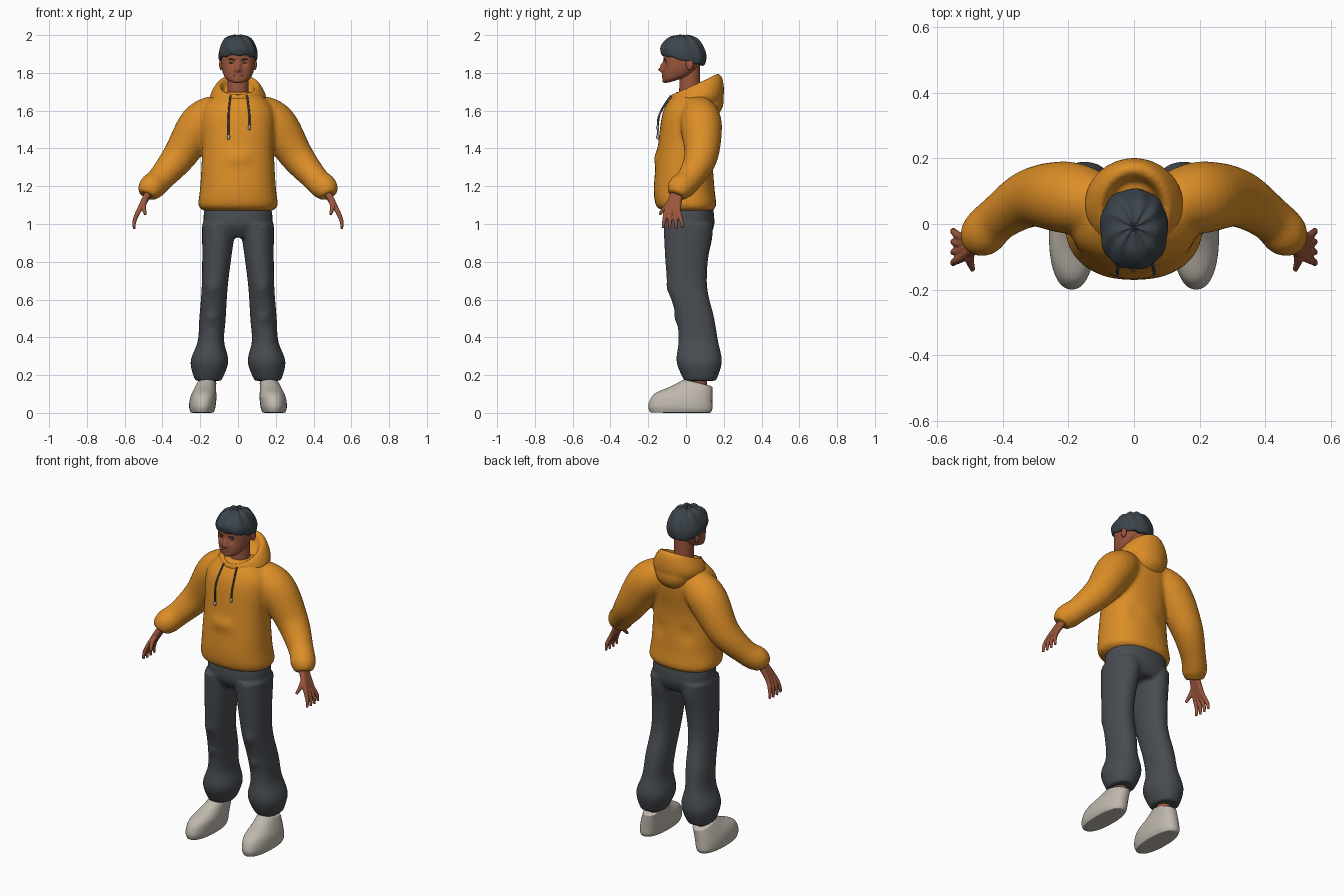
import bpy, bmesh, math
from mathutils import Vector, Matrix

default_cube = bpy.data.objects.get("Cube")
if default_cube:
    bpy.data.objects.remove(default_cube, do_unlink=True)


def material(name, red, green, blue):
    mat = bpy.data.materials.new(name)
    mat.use_nodes = True
    mat.diffuse_color = (red, green, blue, 1)
    bsdf = mat.node_tree.nodes["Principled BSDF"]
    bsdf.inputs["Base Color"].default_value = (red, green, blue, 1)
    bsdf.inputs["Roughness"].default_value = 0.8
    return mat


ORANGE = material("orange cloth", 0.72, 0.27, 0.02)
GREY = material("charcoal cloth", 0.065, 0.073, 0.083)
HAIR = material("dark hair", 0.045, 0.058, 0.07)
SKIN = material("brown skin", 0.33, 0.095, 0.047)
LIP = material("lip", 0.25, 0.06, 0.035)
SHOE = material("off white", 0.52, 0.48, 0.42)
EYE = material("dark eye", 0.05, 0.025, 0.018)
METAL = material("pale metal", 0.4, 0.4, 0.4)
SIDES = (("left", 1), ("right", -1))


def spline(keys, steps=6):
    """Smooth curve through key tuples, evenly stepped between neighbours."""
    keys = [Vector(key) for key in keys]
    padded = [keys[0], *keys, keys[-1]]
    points = []
    for before, start, end, after in zip(padded, padded[1:], padded[2:], padded[3:]):
        for step in range(steps):
            t = step / steps
            slope_in, slope_out = (end - before) / 2, (after - start) / 2
            ease = t * t * (3 - 2 * t)
            points.append(start.lerp(end, ease) + slope_in * t * (1 - t) ** 2
                          - slope_out * t * t * (1 - t))
    return points + [keys[-1]]


def skin_rings(bm, rings):
    """Bridge rings of points and cap both ends."""
    loops = [[bm.verts.new(point) for point in ring] for ring in rings]
    for low, high in zip(loops, loops[1:]):
        for i in range(len(low)):
            bm.faces.new((low[i - 1], low[i], high[i], high[i - 1]))
    bm.faces.new(loops[0])
    bm.faces.new(loops[-1])


def loft(bm, keys, centre=lambda z: 0, tilt=(0, 0), power=2.3, count=32, wave=0):
    """Level sections given as height, half width, front and back."""
    sections = spline(keys)
    rings = []
    for index, (z, half, front, back) in enumerate(sections):
        t = index / (len(sections) - 1)
        lean = tilt[0] * (1 - t) + tilt[1] * t
        ring = []
        for i in range(count):
            angle = math.tau * i / count
            c, s = math.cos(angle), math.sin(angle)
            ripple = wave * math.sin(9 * angle + 30 * z)
            dx = half * (1 + ripple) * math.copysign(abs(c) ** (2 / power), c)
            dy = (back - front) / 2 * (1 + ripple) * math.copysign(abs(s) ** (2 / power), s)
            ring.append((centre(z) + dx, (front + back) / 2 + dy, z + lean * dy + ripple / 5))
        rings.append(ring)
    skin_rings(bm, rings)


def tube(bm, keys, side=1, count=16):
    """Round sections square to a path of x, y, z and radius."""
    path = spline(keys)
    points = [Vector((side * p[0], p[1], p[2])) for p in path]
    rings = []
    for i, point in enumerate(points):
        along = (points[min(i + 1, len(points) - 1)] - points[max(i - 1, 0)]).normalized()
        u = Vector((0, 1, 0)).cross(along).normalized()
        v = along.cross(u)
        angles = [math.tau * k / count for k in range(count)]
        rings.append([point + path[i][3] * (u * math.cos(a) + v * math.sin(a)) for a in angles])
    skin_rings(bm, rings)


def ball(bm, centre, size):
    matrix = Matrix.Translation(centre) @ Matrix.Diagonal((*size, 1))
    bmesh.ops.create_uvsphere(bm, u_segments=20, v_segments=12, radius=1, matrix=matrix)


def finish(name, bm, mat, voxel=0, smooth=0, subdivide=0):
    """Turn the parts into one object, optionally fused and smoothed."""
    bmesh.ops.recalc_face_normals(bm, faces=bm.faces)
    mesh = bpy.data.meshes.new(name)
    bm.to_mesh(mesh)
    bm.free()
    mesh.materials.append(mat)
    ob = bpy.data.objects.new(name, mesh)
    bpy.context.collection.objects.link(ob)
    bpy.context.view_layer.objects.active = ob
    if subdivide:
        ob.modifiers.new("Subdivide", "SUBSURF").levels = subdivide
    if voxel:
        fuse = ob.modifiers.new("Fuse", "REMESH")
        fuse.mode, fuse.voxel_size = "VOXEL", voxel
        relax = ob.modifiers.new("Relax", "SMOOTH")
        relax.factor, relax.iterations = 0.5, smooth
    for modifier in list(ob.modifiers):
        bpy.ops.object.modifier_apply(modifier=modifier.name)
    ob.data.shade_smooth()
    ob.data.set_sharp_from_angle(angle=math.radians(50))
    return ob


def push(ob, x, y, z, radius, amount):
    """Softly move the surface along y near a point and its mirror point."""
    for side in {x, -x}:
        spot = Vector((side, y, z))
        for vert in ob.data.vertices:
            vert.co.y += amount * math.exp(-(vert.co - spot).length_squared / radius ** 2)


# Hoodie body and sleeves
bm = bmesh.new()
loft(bm, [(1.07, .18, -.12, .14), (1.1, .21, -.16, .16), (1.2, .2, -.17, .15),
          (1.4, .19, -.15, .14), (1.6, .19, -.12, .16), (1.7, .1, -.05, .11)])
for name, side in SIDES:
    tube(bm, [(.1, .06, 1.6, .09), (.2, .08, 1.53, .11), (.31, .08, 1.36, .09),
              (.41, .02, 1.24, .07), (.46, -.03, 1.19, .07), (.48, -.05, 1.15, .05)], side, count=24)
hoodie = finish("hoodie", bm, ORANGE, voxel=.01, smooth=8)
push(hoodie, x=.03, y=-.15, z=1.35, radius=.04, amount=-.01)
push(hoodie, x=.1, y=.15, z=1.3, radius=.05, amount=-.01)

# Hood lying open behind the neck
bm = bmesh.new()
loft(bm, [(1.58, .1, -.06, .17), (1.66, .15, -.08, .2), (1.73, .12, -.08, .19),
          (1.73, .09, -.06, .15), (1.62, .07, -.04, .1)], tilt=(0, .7), power=2)
ball(bm, centre=(0, .12, 1.65), size=(.11, .08, .09))
finish("hood", bm, ORANGE, voxel=.008, smooth=5)

# Drawstrings with metal tips
for name, side in SIDES:
    x, low = (.06, 1.52) if name == "left" else (.05, 1.47)
    bm = bmesh.new()
    tube(bm, [(x * .8, -.08, 1.68, .005), (x, -.14, 1.58, .005), (x, -.15, low, .005)], side, count=8)
    finish(name + "_drawstring", bm, GREY)
    bm = bmesh.new()
    ball(bm, centre=(side * x, -.15, low - .01), size=(.008, .008, .014))
    finish(name + "_drawstring_tip", bm, METAL)

# Trousers with gathered ankles
bm = bmesh.new()
loft(bm, [(1.12, .17, -.11, .14), (1, .18, -.12, .15), (.93, .1, -.08, .12)])
for name, side in SIDES:
    loft(bm, [(1, .09, -.12, .14), (.7, .07, -.1, .11), (.5, .07, -.05, .15), (.38, .07, -.04, .17),
              (.27, .1, -.05, .19), (.17, .07, -.01, .16)],
         centre=lambda z: side * (.17 - .07 * z), power=2.2)
trousers = finish("trousers", bm, GREY, voxel=.01, smooth=6)
push(trousers, x=.14, y=-.09, z=.66, radius=.04, amount=-.01)
push(trousers, x=.14, y=-.05, z=.5, radius=.03, amount=-.01)
push(trousers, x=.09, y=.15, z=.92, radius=.06, amount=.01)

# Shoes and ankles
for name, side in SIDES:
    bm = bmesh.new()
    loft(bm, [(0, .06, -.19, .13), (.03, .07, -.2, .14), (.08, .07, -.17, .14),
              (.12, .06, -.08, .14), (.16, .05, -.01, .14)],
         centre=lambda z: side * (.19 - z * z), tilt=(0, -.25))
    finish(name + "_shoe", bm, SHOE, subdivide=1)
    bm = bmesh.new()
    tube(bm, [(.16, .07, .11, .04), (.15, .07, .3, .04)], side)
    finish(name + "_ankle", bm, SKIN)

# Hands: fingers fan out from the wrist and fuse into a palm
for name, side in SIDES:
    bm = bmesh.new()
    for k in (-1.5, -.5, .5, 1.5):
        y = -.07 + k * .02
        tube(bm, [(.46, -.04 + k * .006, 1.19, .022), (.52, y, 1.08, .014),
                  (.547, y + k * .01, 1.02, .011), (.55, y + k * .015, .97 + abs(k) * .005, .007)],
             side, count=12)
    tube(bm, [(.48, -.05, 1.14, .014), (.5, -.1, 1.1, .014), (.49, -.14, 1.05, .008)], side)
    finish(name + "_hand", bm, SKIN, voxel=.004, smooth=3)

# Head and neck
bm = bmesh.new()
tube(bm, [(0, .02, 1.6, .07), (0, .02, 1.68, .057), (0, .02, 1.85, .055)], count=32)
finish("neck", bm, SKIN)
bm = bmesh.new()
loft(bm, [(1.755, .03, -.1, -.04), (1.78, .07, -.12, .04), (1.85, .09, -.12, .08),
          (1.94, .08, -.11, .08), (1.98, .02, -.03, .01)], tilt=(.3, 0), count=64)
head = finish("head", bm, SKIN, subdivide=1)
push(head, x=0, y=-.12, z=1.818, radius=.013, amount=-.028)
push(head, x=0, y=-.12, z=1.84, radius=.013, amount=-.015)
push(head, x=.013, y=-.12, z=1.812, radius=.008, amount=-.008)
push(head, x=.034, y=-.115, z=1.852, radius=.016, amount=.011)
push(head, x=0, y=-.12, z=1.787, radius=.02, amount=-.005)
push(head, x=0, y=-.11, z=1.75, radius=.02, amount=-.009)

# Facial features and ears
bm = bmesh.new()
ball(bm, centre=(0, -.121, 1.786), size=(.024, .004, .005))
finish("lips", bm, LIP)
for name, side in SIDES:
    bm = bmesh.new()
    ball(bm, centre=(side * .034, -.103, 1.852), size=(.014, .004, .004))
    finish(name + "_eye", bm, EYE)
    bm = bmesh.new()
    tube(bm, [(.014, -.116, 1.868, .003), (.035, -.112, 1.872, .004), (.055, -.1, 1.868, .003)], side)
    finish(name + "_eyebrow", bm, HAIR)
    bm = bmesh.new()
    ball(bm, centre=(side * .09, .02, 1.845), size=(.01, .02, .03))
    finish(name + "_ear", bm, SKIN)

# Cropped hair with a rippled fringe
bm = bmesh.new()
loft(bm, [(1.87, .08, -.11, .08), (1.87, .1, -.13, .1), (1.92, .1, -.135, .105),
          (1.98, .07, -.09, .07), (2, .02, -.03, .01)], tilt=(-.3, 0), count=48, wave=.02)
finish("hair", bm, HAIR, subdivide=1)
